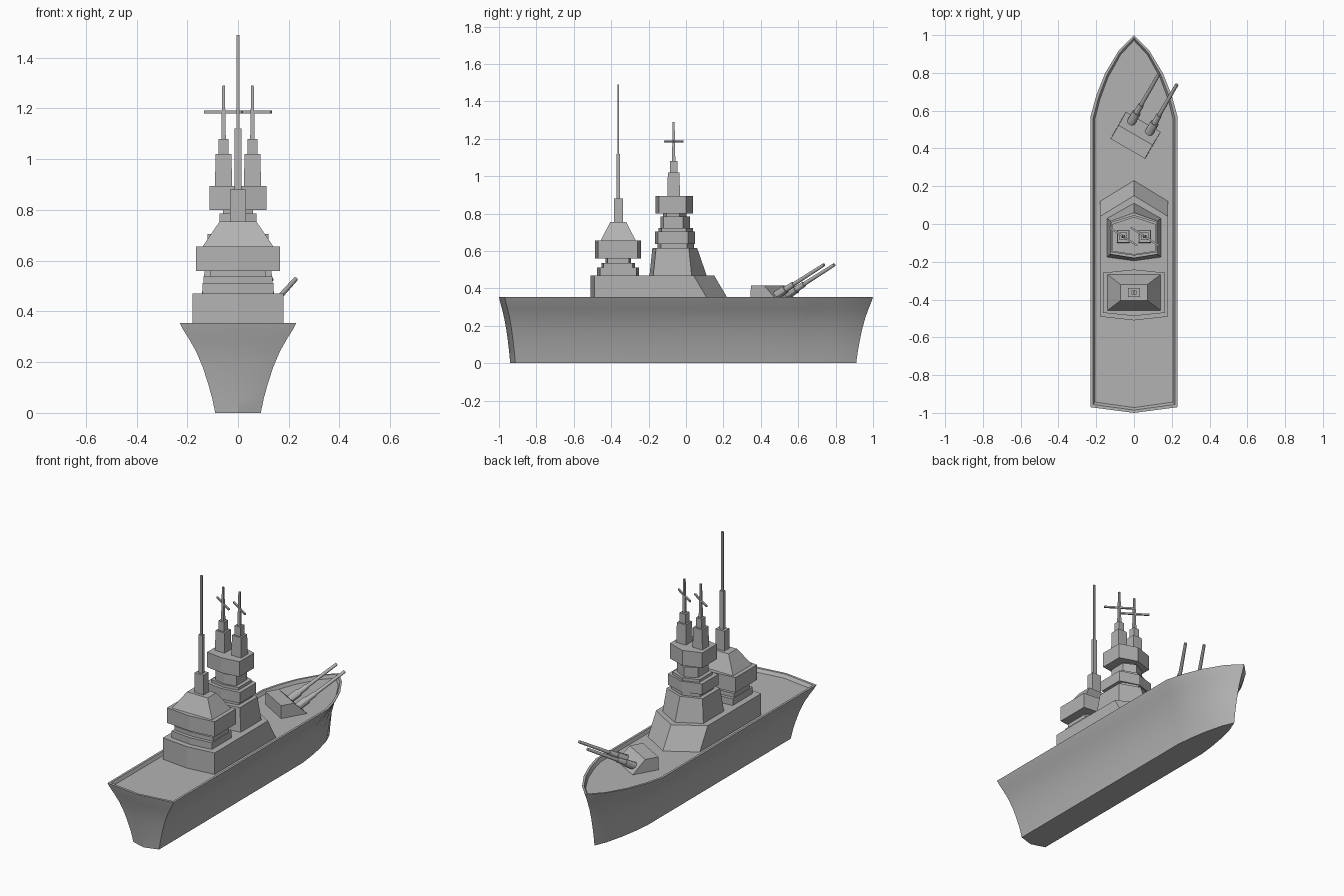
import bpy, bmesh, math
from mathutils import Vector, Matrix

if "Cube" in bpy.data.objects:
    bpy.data.objects.remove(bpy.data.objects["Cube"], do_unlink=True)

grey = bpy.data.materials.new("naval grey")
grey.use_nodes = True
colour = (0.45, 0.45, 0.45, 1)
grey.diffuse_color = colour
grey.node_tree.nodes["Principled BSDF"].inputs["Base Color"].default_value = colour


def loft(name, rings, smooth=False, matrix=None):
    """Skin a stack of equal-length rings and cap both ends."""
    bm = bmesh.new()
    rows = [[bm.verts.new(p) for p in ring] for ring in rings]
    n = len(rows[0])
    for a, b in zip(rows, rows[1:]):
        for i in range(n):
            j = (i + 1) % n
            bm.faces.new((a[i], a[j], b[j], b[i]))
    bm.faces.new(rows[0][::-1])
    bm.faces.new(rows[-1])
    bmesh.ops.recalc_face_normals(bm, faces=bm.faces)
    if matrix:
        bm.transform(matrix)
    mesh = bpy.data.meshes.new(name)
    bm.to_mesh(mesh)
    bm.free()
    mesh.materials.append(grey)
    obj = bpy.data.objects.new(name, mesh)
    bpy.context.collection.objects.link(obj)
    if smooth:
        bpy.ops.object.select_all(action='DESELECT')
        obj.select_set(True)
        bpy.context.view_layer.objects.active = obj
        bpy.ops.object.shade_smooth_by_angle(angle=math.radians(30))
    return obj


def wedge(z, w, back, front, tip_back, tip_front):
    """Six-sided plan with pointed bow and stern ends."""
    return [(0, back - tip_back, z), (w, back, z), (w, front, z),
            (0, front + tip_front, z), (-w, front, z), (-w, back, z)]


def rect(z, w, back, front):
    return [(-w, back, z), (w, back, z), (w, front, z), (-w, front, z)]


def square(z, x, y, r):
    return [(x + a * r, y + b * r, z) for a, b in ((-1, -1), (1, -1), (1, 1), (-1, 1))]


# Hull: deck outline shrunk down a flared profile, then folded in for the bulwark
side = [(0.23, -0.97), (0.23, 0.57), (0.2, 0.68), (0.152, 0.8), (0.08, 0.92)]
outline = [(0, -1)] + side + [(0, 1)] + [(-x, y) for x, y in reversed(side)]
deck_z = 0.335


def hull_ring(z, f):
    sx = 0.39 + 0.61 * f
    return [(x * sx, -0.015 + y * 0.925 + f * (0.015 + y * 0.075), z) for x, y in outline]


rings = [hull_ring(z, f) for z, f in
         ((0, 0), (0.06, 0.09), (0.12, 0.21), (0.18, 0.35),
          (0.24, 0.53), (0.29, 0.73), (0.33, 0.91), (0.355, 1))]
for z, sx, sy in ((0.355, 0.94, 0.985), (deck_z, 0.9, 0.972)):
    rings.append([(x * sx, y * sy, z) for x, y in outline])
loft("hull", rings, smooth=True)

# Deckhouse and bridge pedestal
loft("deckhouse", [wedge(deck_z, 0.18, -0.49, 0.12, 0.02, 0.11),
                   wedge(0.47, 0.18, -0.49, 0.04, 0.02, 0.11)])
loft("bridge_pedestal", [wedge(0.47, 0.142, -0.175, 0.03, 0.02, 0.08),
                         wedge(0.615, 0.125, -0.16, 0.015, 0.02, 0.045)])

# Bridge tower tiers: bottom, top, half width, back, front
for i, (z0, z1, w, back, front) in enumerate((
        (0.615, 0.637, 0.1, -0.135, 0.005),
        (0.637, 0.705, 0.12, -0.15, 0.01),
        (0.705, 0.722, 0.095, -0.13, 0.0),
        (0.722, 0.785, 0.072, -0.12, -0.015),
        (0.785, 0.8, 0.06, -0.105, -0.035),
        (0.8, 0.895, 0.113, -0.145, 0.0))):
    loft(f"bridge_tier_{i + 1}", [wedge(z, w, back, front, 0.017, 0.037) for z in (z0, z1)])

# Twin bridge masts with slanted crossbars
mast_y = -0.066
for name, s in (("left", 1), ("right", -1)):
    x = s * 0.057
    loft(f"{name}_mast_box", [square(0.895, x, mast_y, 0.034), square(1.02, x, mast_y, 0.031)])
    loft(f"{name}_mast_step", [square(z, x, mast_y, 0.02) for z in (1.02, 1.08)])
    loft(f"{name}_mast_pole", [square(1.08, x, mast_y, 0.009), square(1.29, x, mast_y, 0.005)])
    spin = Matrix.Translation((x, mast_y, 1.186)) @ Matrix.Rotation(math.radians(-33), 4, 'Z')
    loft(f"{name}_crossbar", [[(e, a, b) for a, b in ((-0.005, -0.005), (0.005, -0.005),
                               (0.005, 0.005), (-0.005, 0.005))] for e in (-0.088, 0.088)],
         matrix=spin)

# Aft tower tiers
for i, (z0, z1, w, back, front, tip) in enumerate((
        (0.47, 0.512, 0.14, -0.46, -0.265, 0.015),
        (0.512, 0.537, 0.135, -0.44, -0.285, 0.013),
        (0.537, 0.56, 0.11, -0.42, -0.305, 0.01),
        (0.56, 0.655, 0.165, -0.47, -0.258, 0.017))):
    loft(f"aft_tier_{i + 1}", [wedge(z, w, back, front, tip, tip) for z in (z0, z1)])
loft("aft_roof", [rect(0.655, 0.14, -0.457, -0.268), rect(0.755, 0.072, -0.405, -0.32)])

# Aft mast
for i, (z0, z1, w, d) in enumerate(((0.755, 0.88, 0.031, 0.024), (0.88, 1.12, 0.013, 0.01),
                                    (1.12, 1.49, 0.006, 0.005))):
    loft(f"aft_mast_{i + 1}", [rect(z, w, -0.362 - d, -0.362 + d) for z in (z0, z1)])

# Turned gun turret with a sloping face
turn = Matrix.Translation((0.006, 0.466, 0)) @ Matrix.Rotation(math.radians(-30), 4, 'Z')
loft("turret", [rect(deck_z, 0.106, -0.078, 0.085), rect(0.415, 0.104, -0.078, 0.005)],
     matrix=turn)

# Two stepped gun barrels raised 30 degrees
for name, u in (("left", 0.055), ("right", -0.055)):
    aim = turn @ Matrix.Translation((u, 0.045, 0.36)) @ Matrix.Rotation(math.radians(-61), 4, 'X')
    profile = ((-0.02, 0.023), (0.075, 0.023), (0.075, 0.017), (0.13, 0.015),
               (0.13, 0.011), (0.345, 0.009))
    loft(f"{name}_barrel", [[(r * math.cos(k * math.tau / 12), r * math.sin(k * math.tau / 12), h)
                            for k in range(12)] for h, r in profile], smooth=True, matrix=aim)
